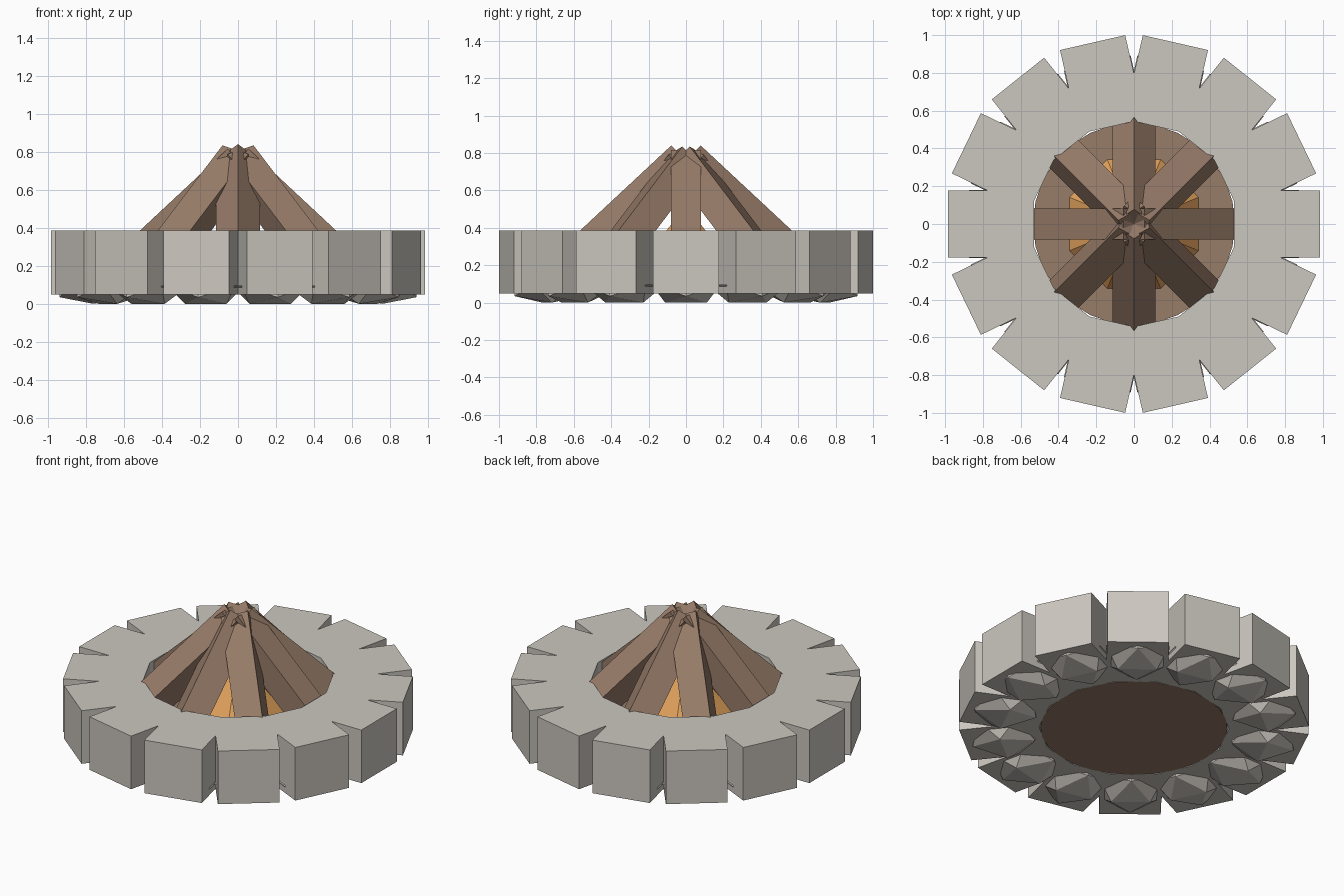
import bpy, bmesh, math
from mathutils import Matrix, Vector

if "Cube" in bpy.data.objects:
    bpy.data.objects.remove(bpy.data.objects["Cube"])


def material(name, rgb):
    m = bpy.data.materials.new(name)
    m.diffuse_color = (*rgb, 1)
    m.use_nodes = True
    m.node_tree.nodes["Principled BSDF"].inputs["Base Color"].default_value = m.diffuse_color
    return m


GREY = material("stone grey", (0.60, 0.57, 0.52))
BROWN = material("log brown", (0.31, 0.20, 0.14))
ORANGE = material("flame orange", (0.75, 0.36, 0.11))


def make(name, bm, mat):
    bmesh.ops.recalc_face_normals(bm, faces=bm.faces)
    me = bpy.data.meshes.new(name)
    bm.to_mesh(me)
    bm.free()
    me.materials.append(mat)
    ob = bpy.data.objects.new(name, me)
    bpy.context.collection.objects.link(ob)
    return ob


def cone(name, mat, sides, r1, r2, z0, z1, turn=0):
    bm = bmesh.new()
    bmesh.ops.create_cone(bm, cap_ends=True, segments=sides, radius1=r1, radius2=r2, depth=z1 - z0,
                          matrix=Matrix.Translation((0, 0, (z0 + z1) / 2)) @ Matrix.Rotation(turn, 4, 'Z'))
    return make(name, bm, mat)


# ring of 14 block stones, each with a flattened faceted rock underneath
R_IN, R_OUT, HALF_W = 0.53, 0.985, 0.177
Z_LOW, Z_TOP = 0.05, 0.385
PHI = (1 + 5 ** 0.5) / 2
unit = 1 / math.hypot(1, PHI)
for i in range(14):
    spin = Matrix.Rotation(math.tau * i / 14, 4, 'Z')
    bm = bmesh.new()
    bmesh.ops.create_cube(bm, size=1, matrix=spin
                          @ Matrix.Translation(((R_IN + R_OUT) / 2, 0, (Z_LOW + Z_TOP) / 2))
                          @ Matrix.Diagonal((R_OUT - R_IN, 2 * HALF_W, Z_TOP - Z_LOW, 1)))
    make(f"ring_stone_{i + 1}", bm, GREY)

    # icosahedron resting on an edge
    bm = bmesh.new()
    place = spin @ Matrix.Translation((0.76, 0, 0.092)) @ Matrix.Diagonal((0.213, 0.213, 0.108, 1))
    for a in (-1, 1):
        for b in (-PHI, PHI):
            for p in ((0, a, b), (a, b, 0), (b, 0, a)):
                bm.verts.new(place @ (Vector(p) * unit))
    bmesh.ops.convex_hull(bm, input=bm.verts)
    make(f"under_rock_{i + 1}", bm, GREY)

# ground disc
cone("ground_disc", BROWN, 28, 0.535, 0.535, 0.05, 0.08)

# low flame in the middle
cone("flame", ORANGE, 8, 0.37, 0.0, 0.08, 0.52, math.pi / 8)

# eight square logs leaning together, each rolled by half its heading
TILT = math.radians(47)
LENGTH = 0.88
for i in range(8):
    a = math.tau * i / 8
    bm = bmesh.new()
    m = (Matrix.Translation((0, 0, 0.757)) @ Matrix.Rotation(a, 4, 'Z')
         @ Matrix.Rotation(-TILT, 4, 'Y') @ Matrix.Rotation(a / 2, 4, 'Z')
         @ Matrix.Translation((0, 0, -LENGTH / 2)) @ Matrix.Diagonal((0.162, 0.162, LENGTH, 1)))
    bmesh.ops.create_cube(bm, size=1, matrix=m)
    make(f"log_{i + 1}", bm, BROWN)
